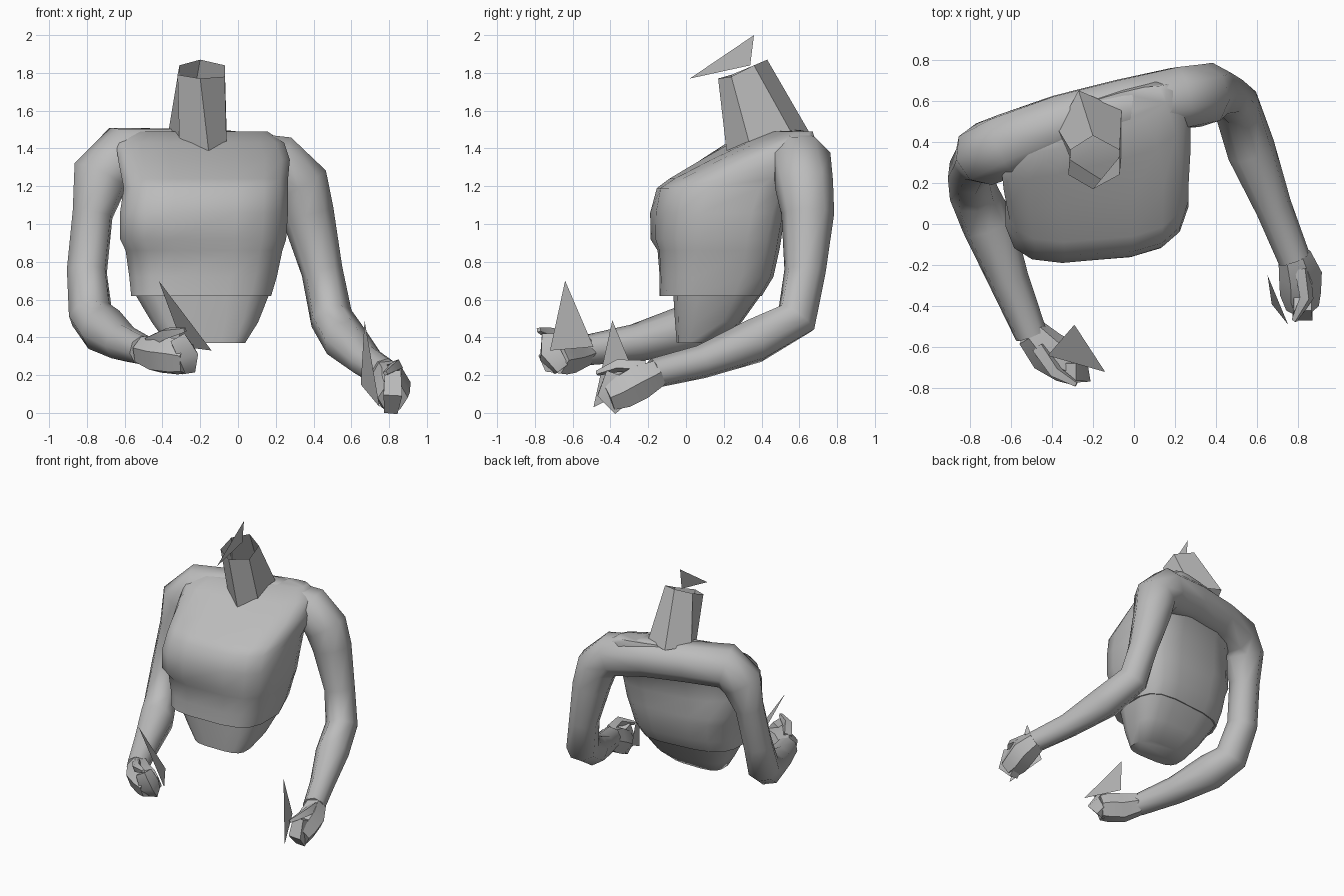
import bpy, bmesh, math
from mathutils import Vector

cube = bpy.data.objects.get("Cube")
if cube:
    bpy.data.objects.remove(cube)

grey = bpy.data.materials.new("plain_grey")
grey.use_nodes = True
colour = (0.5, 0.5, 0.5, 1)
grey.diffuse_color = colour
grey.node_tree.nodes["Principled BSDF"].inputs["Base Color"].default_value = colour


def finish(name, bm, angle=35, fix_normals=True):
    """Turn a bmesh into a named, shaded object."""
    if fix_normals:
        bmesh.ops.recalc_face_normals(bm, faces=bm.faces)
    mesh = bpy.data.meshes.new(name)
    bm.to_mesh(mesh)
    bm.free()
    mesh.materials.append(grey)
    mesh.shade_smooth()
    mesh.set_sharp_from_angle(angle=math.radians(angle))
    obj = bpy.data.objects.new(name, mesh)
    bpy.context.scene.collection.objects.link(obj)
    return obj


def loft(name, rings, caps=True, angle=50):
    """Skin a list of equal-length point rings."""
    bm = bmesh.new()
    loops = [[bm.verts.new(p) for p in ring] for ring in rings]
    for low, high in zip(loops, loops[1:]):
        for i in range(len(low)):
            j = (i + 1) % len(low)
            bm.faces.new((low[i], low[j], high[j], high[i]))
    if caps:
        bm.faces.new(loops[0][::-1])
        bm.faces.new(loops[-1])
    return finish(name, bm, angle)


def body_ring(z, left, right, front, front_skew, back, back_skew, sides=16):
    """Rounded box section whose front and back lines can slant across x."""
    ring = []
    for i in range(sides):
        a = 2 * math.pi * (i + 0.5) / sides
        c, s = math.cos(a), math.sin(a)
        u = math.copysign(abs(c) ** 0.6, c)
        v = math.copysign(abs(s) ** 0.6, s)
        x = (left + right) / 2 + u * (right - left) / 2
        f = front + front_skew * (x + 0.2)
        b = back + back_skew * (x + 0.2)
        ring.append((x, (f + b) / 2 + v * (b - f) / 2, z))
    return ring


def limb(name, path, sides=6, angle=50):
    """Faceted tube along (x, y, z, radius) stations."""
    pts = [Vector(p[:3]) for p in path]
    rings = []
    side = None
    for i, p in enumerate(pts):
        d = (pts[min(i + 1, len(pts) - 1)] - pts[max(i - 1, 0)]).normalized()
        if side is None:
            side = d.cross(Vector((0, 1, 0)))
        side = (side - d * side.dot(d)).normalized()
        up = d.cross(side)
        r = path[i][3]
        rings.append([p + r * (side * math.cos(a) + up * math.sin(a))
                      for a in (2 * math.pi * (k + 0.5) / sides for k in range(sides))])
    return loft(name, rings, angle=angle)


def shard(name, corners):
    """Single thin triangle."""
    bm = bmesh.new()
    bm.faces.new([bm.verts.new(c) for c in corners])
    return finish(name, bm, fix_normals=False)


# Upper body: hem, chest and sloping collar
loft("upper_body", [body_ring(*r) for r in (
    (0.62, -0.57, 0.18, -0.14, 0.02, 0.39, 0.1),
    (0.72, -0.58, 0.21, -0.14, 0.02, 0.45, 0.1),
    (0.86, -0.60, 0.24, -0.15, 0.03, 0.48, 0.1),
    (0.92, -0.63, 0.26, -0.18, 0.08, 0.49, 0.1),
    (1.06, -0.63, 0.27, -0.18, 0.09, 0.50, 0.15),
    (1.19, -0.61, 0.27, -0.15, 0.06, 0.53, 0.2),
    (1.24, -0.62, 0.27, -0.08, 0.08, 0.56, 0.25),
    (1.34, -0.64, 0.28, 0.10, 0.15, 0.60, 0.3),
    (1.43, -0.65, 0.25, 0.28, 0.25, 0.62, 0.3),
    (1.49, -0.58, 0.16, 0.42, 0.33, 0.60, 0.3),
)])

# Waist, flush with the back and tapering below the hem
loft("waist", [body_ring(*r) for r in (
    (0.37, -0.38, 0.04, -0.05, 0, 0.17, 0),
    (0.48, -0.46, 0.11, -0.06, 0, 0.29, 0.05),
    (0.63, -0.55, 0.17, -0.07, 0, 0.39, 0.1),
)])

# Open six-sided neck
neck_base = [(-0.15, 0.22, 1.34), (-0.31, 0.32, 1.42), (-0.37, 0.46, 1.48),
             (-0.27, 0.65, 1.49), (-0.06, 0.56, 1.48), (-0.06, 0.34, 1.41)]
neck_top = [(-0.2, 0.17, 1.77), (-0.32, 0.24, 1.79), (-0.31, 0.36, 1.84),
            (-0.2, 0.43, 1.87), (-0.07, 0.36, 1.84), (-0.07, 0.24, 1.78)]
loft("neck", [neck_base, neck_top], caps=False, angle=20)
shard("neck_shard", [(-0.2, 0.02, 1.77), (-0.2, 0.36, 2.0), (-0.2, 0.34, 1.84)])

# Both arms joined by the shoulder band across the upper back
left_arm = [
    (0.78, -0.17, 0.21, 0.08), (0.68, 0.08, 0.27, 0.09), (0.57, 0.36, 0.38, 0.12),
    (0.495, 0.585, 0.5, 0.115), (0.445, 0.63, 0.75, 0.11), (0.37, 0.645, 1.05, 0.14),
    (0.33, 0.625, 1.21, 0.155), (0.22, 0.615, 1.32, 0.16)]
upper_back = [(-0.05, 0.565, 1.355, 0.15), (-0.35, 0.49, 1.365, 0.15)]
right_arm = [
    (-0.62, 0.38, 1.36, 0.165), (-0.73, 0.34, 1.25, 0.155), (-0.77, 0.31, 1.05, 0.11),
    (-0.8, 0.25, 0.75, 0.11), (-0.78, 0.15, 0.52, 0.12), (-0.71, 0.0, 0.44, 0.13),
    (-0.61, -0.27, 0.37, 0.1), (-0.5, -0.54, 0.33, 0.08)]
limb("arms_and_shoulders", left_arm + upper_back + right_arm, sides=8)

# Left hand
limb("left_fist", [
    (0.78, -0.15, 0.21, 0.08), (0.81, -0.25, 0.16, 0.105),
    (0.81, -0.34, 0.11, 0.1), (0.82, -0.41, 0.08, 0.08)])
limb("left_fingers", [(0.82, -0.38, 0.21, 0.06), (0.82, -0.42, 0.1, 0.07),
                      (0.81, -0.35, 0.02, 0.05)], sides=4)
limb("left_thumb", [(0.82, -0.22, 0.24, 0.04), (0.84, -0.36, 0.25, 0.035),
                    (0.78, -0.47, 0.21, 0.015)], sides=4)
shard("left_hand_shard", [(0.67, -0.39, 0.49), (0.65, -0.25, 0.15), (0.75, -0.49, 0.03)])

# Right hand
limb("right_fist", [
    (-0.5, -0.53, 0.33, 0.08), (-0.42, -0.62, 0.31, 0.105),
    (-0.33, -0.67, 0.3, 0.105), (-0.27, -0.7, 0.29, 0.09)])
limb("right_fingers", [(-0.32, -0.72, 0.4, 0.06), (-0.27, -0.72, 0.31, 0.075),
                       (-0.27, -0.66, 0.23, 0.05)], sides=4)
limb("right_thumb", [(-0.46, -0.6, 0.38, 0.04), (-0.38, -0.72, 0.42, 0.035),
                     (-0.28, -0.78, 0.44, 0.015)], sides=4)
shard("right_hand_shard", [(-0.42, -0.64, 0.7), (-0.14, -0.72, 0.33), (-0.29, -0.49, 0.35)])
